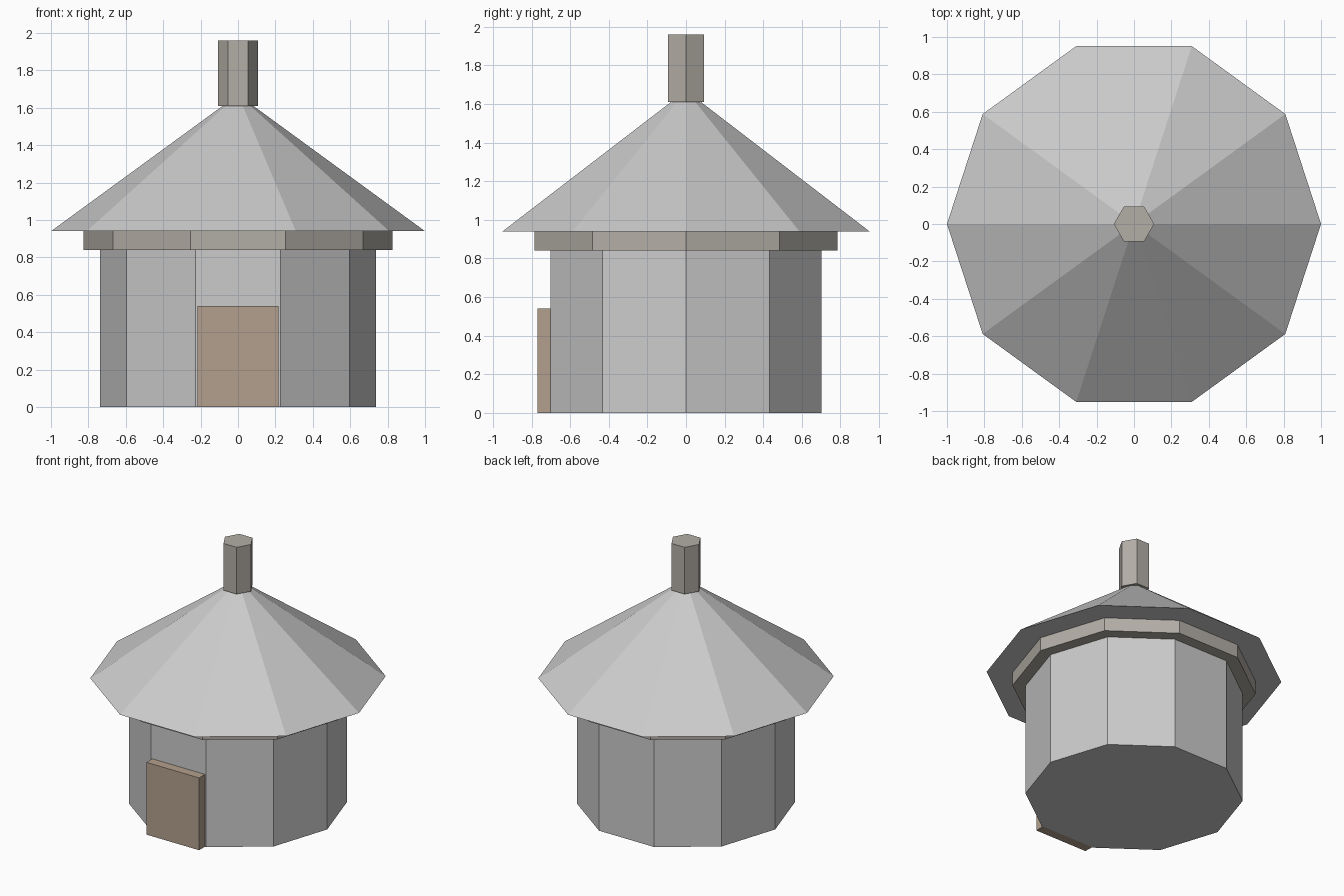
import bpy
from math import radians

if "Cube" in bpy.data.objects:
    bpy.data.objects.remove(bpy.data.objects["Cube"])


def material(name, rgb):
    mat = bpy.data.materials.new(name)
    mat.diffuse_color = (*rgb, 1)
    mat.use_nodes = True
    mat.node_tree.nodes["Principled BSDF"].inputs["Base Color"].default_value = mat.diffuse_color
    return mat


def prism(name, sides, r_bottom, r_top, z0, z1, mat=None):
    """Flat-sided drum or cone with a corner on the +x axis."""
    bpy.ops.mesh.primitive_cone_add(
        vertices=sides, radius1=r_bottom, radius2=r_top,
        depth=z1 - z0, location=(0, 0, (z0 + z1) / 2))
    obj = bpy.context.object
    obj.name = name
    # primitives start on +y, so turn the first corner to +x
    obj.rotation_euler.z = radians(-90)
    if mat:
        obj.data.materials.append(mat)
    return obj


trim = material("warm_stone", (0.45, 0.42, 0.38))
wood = material("door_wood", (0.45, 0.35, 0.27))

# Ten-sided walls, eave band and roof
prism("walls", 10, 0.737, 0.737, 0, 0.84)
prism("eave_band", 10, 0.825, 0.825, 0.84, 0.94, trim)
prism("roof", 10, 1.0, 0.0, 0.94, 1.67)

# Six-sided chimney over the roof tip
prism("chimney", 6, 0.108, 0.108, 1.61, 1.96, trim)

# Door slab on the front wall
bpy.ops.mesh.primitive_cube_add(size=1, location=(0, -0.735, 0.27))
door = bpy.context.object
door.name = "door"
door.scale = (0.435, 0.07, 0.54)
door.data.materials.append(wood)
